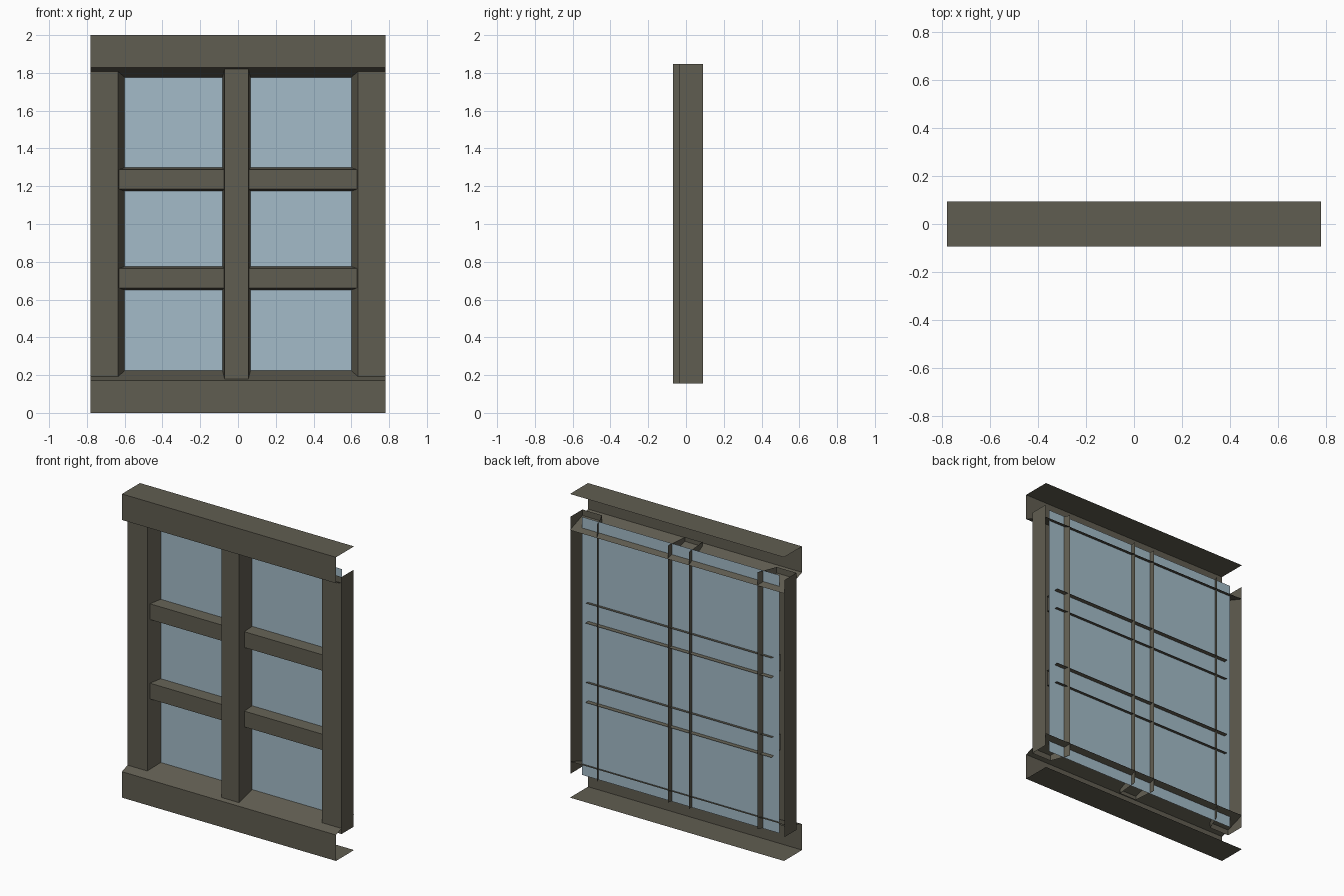
import bpy

if "Cube" in bpy.data.objects:
    bpy.data.objects.remove(bpy.data.objects["Cube"])


def material(name, rgb):
    m = bpy.data.materials.new(name)
    m.diffuse_color = (*rgb, 1.0)
    m.use_nodes = True
    m.node_tree.nodes["Principled BSDF"].inputs["Base Color"].default_value = m.diffuse_color
    return m


FRAME = material("weathered_frame", (0.118, 0.110, 0.082))
GLASS = material("pale_blue_glass", (0.37, 0.50, 0.58))


def add_object(name, verts, faces, mat):
    mesh = bpy.data.meshes.new(name)
    mesh.from_pydata(verts, [], faces)
    mesh.materials.append(mat)
    obj = bpy.data.objects.new(name, mesh)
    bpy.context.collection.objects.link(obj)
    return obj


def extrude(name, profile, axis, lo, hi, mat=FRAME):
    """Sweep an open profile along x (points are y,z) or z (points are x,y)."""
    verts = []
    for a, b in profile:
        for t in (lo, hi):
            verts.append((t, a, b) if axis == "x" else (a, b, t))
    faces = [(2 * i, 2 * i + 1, 2 * i + 3, 2 * i + 2) for i in range(len(profile) - 1)]
    return add_object(name, verts, faces, mat)


HALF_W, HALF_D, HEIGHT = 0.78, 0.094, 2.0
GLASS_Y, BACK_Y = 0.053, 0.09
POST_LO, POST_HI = 0.155, 1.848

# Top and bottom rails: open ended and open backed, with a sloping inner face
rail = [(HALF_D, 0), (-HALF_D, 0), (-HALF_D, 0.171), (HALF_D, 0.238)]
extrude("bottom_rail", rail, "x", -HALF_W, HALF_W)
extrude("top_rail", [(y, HEIGHT - z) for y, z in reversed(rail)], "x", -HALF_W, HALF_W)

# Side stiles with splayed inner faces
stile = [(HALF_W, BACK_Y), (HALF_W, -0.036), (0.636, -0.036), (0.585, BACK_Y)]
extrude("right_stile", stile, "z", POST_LO, POST_HI)
extrude("left_stile", [(-x, y) for x, y in reversed(stile)], "z", POST_LO, POST_HI)

# Central mullion, slightly tapered and standing proud
mid = -0.008
mullion = [(mid + 0.077, BACK_Y), (mid + 0.063, -0.068), (mid - 0.063, -0.068), (mid - 0.077, BACK_Y)]
extrude("centre_mullion", mullion, "z", POST_LO, POST_HI)

# Horizontal glazing bars
for name, z in (("lower_glazing_bar", 0.713), ("upper_glazing_bar", 1.236)):
    bar = [(0.078, z - 0.066), (-0.018, z - 0.052), (-0.018, z + 0.052), (0.078, z + 0.066)]
    extrude(name, bar, "x", -0.677, 0.677)

# Glass sheet
extrude("glass_pane", [(GLASS_Y, 0.15), (GLASS_Y, 1.85)], "x", -0.72, 0.72, GLASS)
